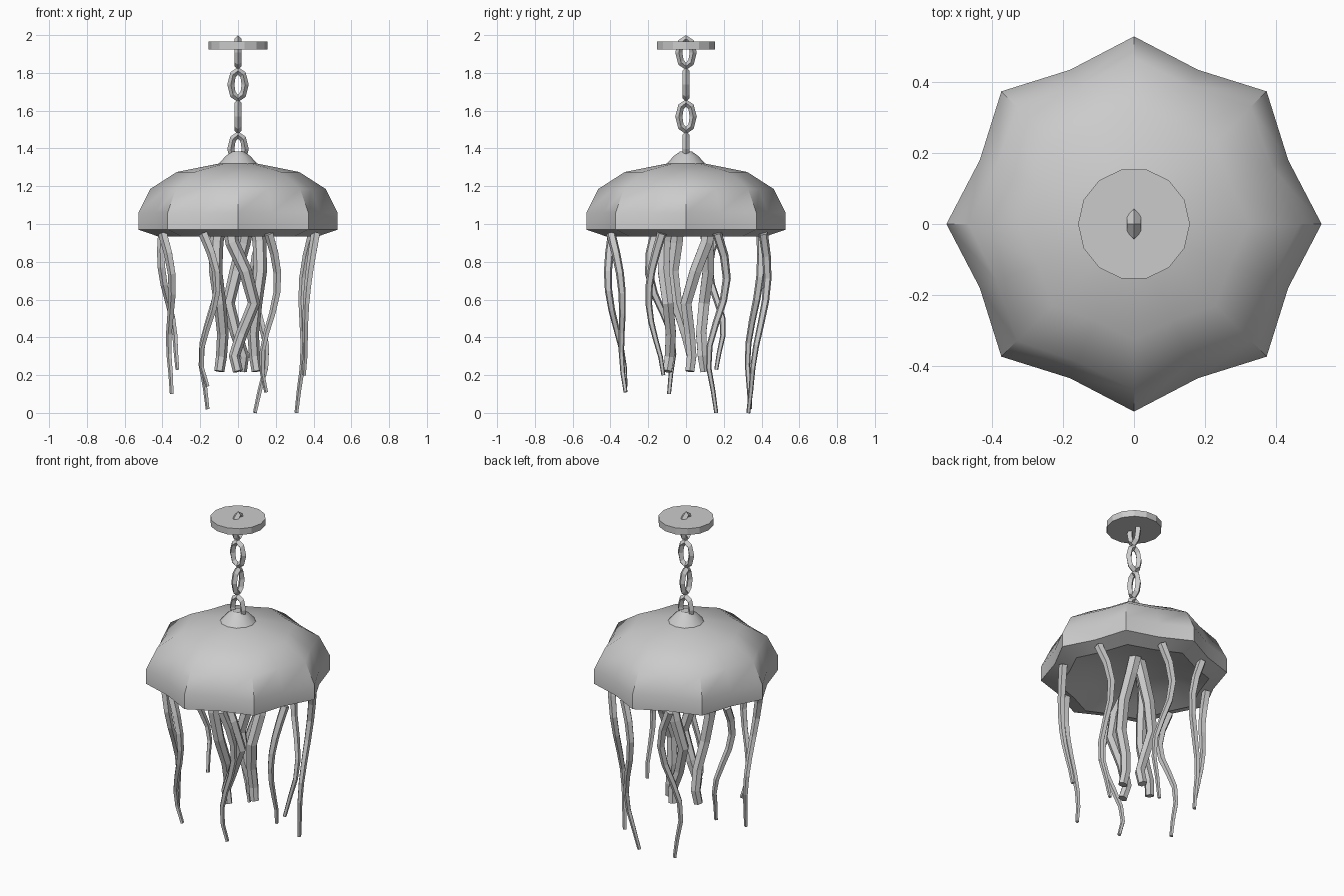
import bpy, math
from math import sin, cos, pi, radians
from mathutils import Vector

if "Cube" in bpy.data.objects:
    bpy.data.objects.remove(bpy.data.objects["Cube"])


def make(name, verts, faces, smooth=False):
    me = bpy.data.meshes.new(name)
    me.from_pydata(verts, [], faces)
    me.update()
    ob = bpy.data.objects.new(name, me)
    bpy.context.collection.objects.link(ob)
    bpy.ops.object.select_all(action='DESELECT')
    ob.select_set(True)
    bpy.context.view_layer.objects.active = ob
    bpy.ops.object.mode_set(mode='EDIT')
    bpy.ops.mesh.select_all(action='SELECT')
    bpy.ops.mesh.normals_make_consistent(inside=False)
    bpy.ops.object.mode_set(mode='OBJECT')
    if smooth:
        bpy.ops.object.shade_smooth_by_angle(angle=radians(35))
    return ob


def loft(name, rings, smooth=False):
    """Skin a list of equal rings and cap both ends."""
    n = len(rings[0])
    verts = [p for ring in rings for p in ring]
    faces = [(k * n + i, k * n + (i + 1) % n, (k + 1) * n + (i + 1) % n, (k + 1) * n + i)
             for k in range(len(rings) - 1) for i in range(n)]
    last = (len(rings) - 1) * n
    faces += [tuple(range(n))[::-1], tuple(range(last, last + n))]
    return make(name, verts, faces, smooth)


def lathe(name, profile, n, smooth=False):
    """Profile of (radius, z, valley factor); odd spokes use the factor."""
    return loft(name, [[(r * (f if i % 2 else 1) * cos(2 * pi * i / n),
                         r * (f if i % 2 else 1) * sin(2 * pi * i / n), z)
                        for i in range(n)] for r, z, f in profile], smooth)


def tube(name, path, r0, r1, sides):
    rings = []
    for k, p in enumerate(path):
        d = (path[min(k + 1, len(path) - 1)] - path[max(k - 1, 0)]).normalized()
        u = Vector((0, 1, 0)).cross(d).normalized()
        v = d.cross(u)
        r = r0 + (r1 - r0) * k / (len(path) - 1)
        rings.append([p + r * (cos(2 * pi * i / sides) * u + sin(2 * pi * i / sides) * v)
                      for i in range(sides)])
    loft(name, rings)


# scalloped bell with a shallow hollow underside
lathe("bell", [(0.03, 1.015, 1), (0.12, 1.01, 1), (0.27, 0.98, 0.95), (0.425, 0.935, 0.9),
               (0.527, 0.97, 0.89), (0.527, 1.06, 0.89), (0.465, 1.185, 0.9),
               (0.325, 1.275, 0.9), (0.1, 1.32, 0.97), (0.03, 1.325, 1)], 16, True)

# crown knob and ceiling plate
lathe("crown_knob", [(0.105, 1.315, 1), (0.065, 1.36, 1), (0.03, 1.385, 1)], 12, True)
lathe("ceiling_plate", [(0.157, 1.925, 1), (0.157, 1.965, 1)], 14)

# chain links, each turned a quarter from the last
A, B, M, NU, NV = 0.038, 0.073, 0.019, 8, 4
for k in range(4):
    zc = 1.908 - 0.17 * k
    verts = []
    for i in range(NU):
        u = 2 * pi * i / NU
        for j in range(NV):
            v = 2 * pi * j / NV
            w, d = cos(u) * (A + M * cos(v)), M * sin(v)
            z = zc + sin(u) * (B + M * cos(v))
            verts.append((w, d, z) if k % 2 else (d, w, z))
    faces = [(i * NV + j, i * NV + (j + 1) % NV,
              (i + 1) % NU * NV + (j + 1) % NV, (i + 1) % NU * NV + j)
             for i in range(NU) for j in range(NV)]
    make(f"chain_link_{k + 1}", verts, faces)

# thin outer tentacles: tip, sway, number of waves, root shift, outward bow
outer = [((0.31, 0.16, 0.0), 0.06, 1.0, 0.0, -0.01), ((0.09, 0.33, 0.0), 0.06, 1.0, 0.03, 0.03),
         ((-0.16, 0.34, 0.02), -0.06, 1.0, 0.0, -0.02), ((-0.32, 0.16, 0.23), 0.05, 1.0, 0.0, 0.01),
         ((-0.35, -0.09, 0.10), 0.06, 1.0, 0.0, -0.02), ((-0.16, -0.32, 0.14), 0.08, 0.75, -0.02, 0.02),
         ((0.15, -0.32, 0.11), 0.06, 0.8, 0.0, -0.01), ((0.35, -0.12, 0.20), -0.08, 0.5, 0.04, 0.01)]
for k, (tip, amp, waves, shift, bow) in enumerate(outer):
    a = radians(22.5 + 45 * k)
    out, tan = Vector((cos(a), sin(a), 0)), Vector((-sin(a), cos(a), 0))
    tip = Vector(tip)
    base = out * 0.43 + tan * shift + Vector((0, 0, 0.95))
    path = []
    for i in range(9):
        t = i / 8
        sway = amp * sin(2 * pi * waves * t) * (1 - t ** 4)
        path.append(base.lerp(tip, t) + tan * sway + out * bow * sin(pi * t))
    tube(f"outer_tentacle_{k + 1}", path, 0.026, 0.011, 5)

# thick inner arms: (height, sideways offset) along each path
inner = [[(1.02, 0.13), (0.9, 0.11), (0.75, 0.05), (0.58, 0.0), (0.42, 0.02), (0.3, 0.03), (0.22, 0.02)],
         [(1.02, -0.05), (0.9, -0.03), (0.75, 0.01), (0.58, 0.05), (0.42, 0.01), (0.3, -0.03), (0.22, -0.02)],
         [(1.02, 0.04), (0.9, 0.05), (0.75, 0.07), (0.58, 0.05), (0.42, 0.0), (0.3, -0.03), (0.22, -0.02)],
         [(1.02, -0.05), (0.9, -0.03), (0.75, 0.04), (0.58, 0.085), (0.42, 0.02), (0.3, -0.02), (0.22, 0.0)]]
for k, pts in enumerate(inner):
    a = pi / 2 * k
    out, tan = Vector((cos(a), sin(a), 0)), Vector((-sin(a), cos(a), 0))
    path = [out * (0.10 + 0.02 * sin((1 - z) * 8)) + tan * s + Vector((0, 0, z)) for z, s in pts]
    tube(f"inner_arm_{k + 1}", path, 0.039, 0.027, 6)
